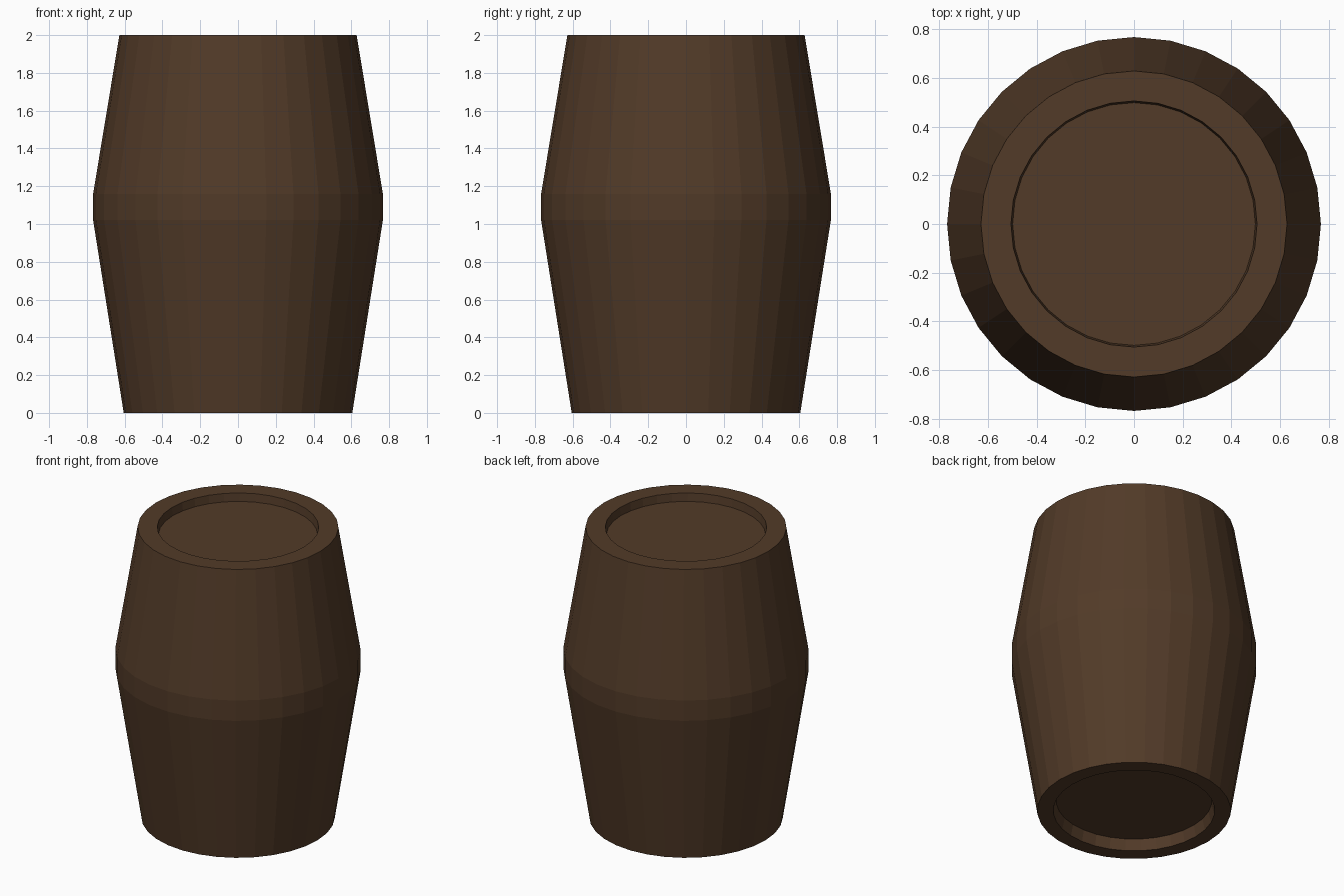
import bpy, bmesh, math

if "Cube" in bpy.data.objects:
    bpy.data.objects.remove(bpy.data.objects["Cube"])

SIDES = 32

# One dark brown wood colour
wood = bpy.data.materials.new("dark brown wood")
wood.diffuse_color = (0.084, 0.043, 0.021, 1.0)
wood.use_nodes = True
wood.node_tree.nodes["Principled BSDF"].inputs["Base Color"].default_value = wood.diffuse_color

# Radius and height pairs, from the bottom recess up the outside to the top recess
PROFILE = [
    (0.488, 0.075), (0.505, 0.0),      # bottom recess and inner rim
    (0.605, 0.0),                      # bottom edge
    (0.767, 1.02), (0.767, 1.16),      # belly band
    (0.628, 2.0),                      # top edge
    (0.505, 2.0), (0.498, 1.945),      # top inner rim and recess
]


def lathe(name, profile, material):
    """Revolve a profile into a closed, flat-shaded body."""
    bm = bmesh.new()
    rings = []
    for r, z in profile:
        rings.append([bm.verts.new((r * math.cos(2 * math.pi * i / SIDES),
                                    r * math.sin(2 * math.pi * i / SIDES), z))
                      for i in range(SIDES)])
    for low, high in zip(rings, rings[1:]):
        for i in range(SIDES):
            j = (i + 1) % SIDES
            bm.faces.new((low[i], low[j], high[j], high[i]))
    # Barrel heads
    bm.faces.new(rings[0][::-1])
    bm.faces.new(rings[-1])
    bmesh.ops.recalc_face_normals(bm, faces=bm.faces)
    mesh = bpy.data.meshes.new(name)
    bm.to_mesh(mesh)
    bm.free()
    mesh.materials.append(material)
    obj = bpy.data.objects.new(name, mesh)
    bpy.context.collection.objects.link(obj)
    return obj


# Barrel with recessed heads
lathe("barrel", PROFILE, wood)
